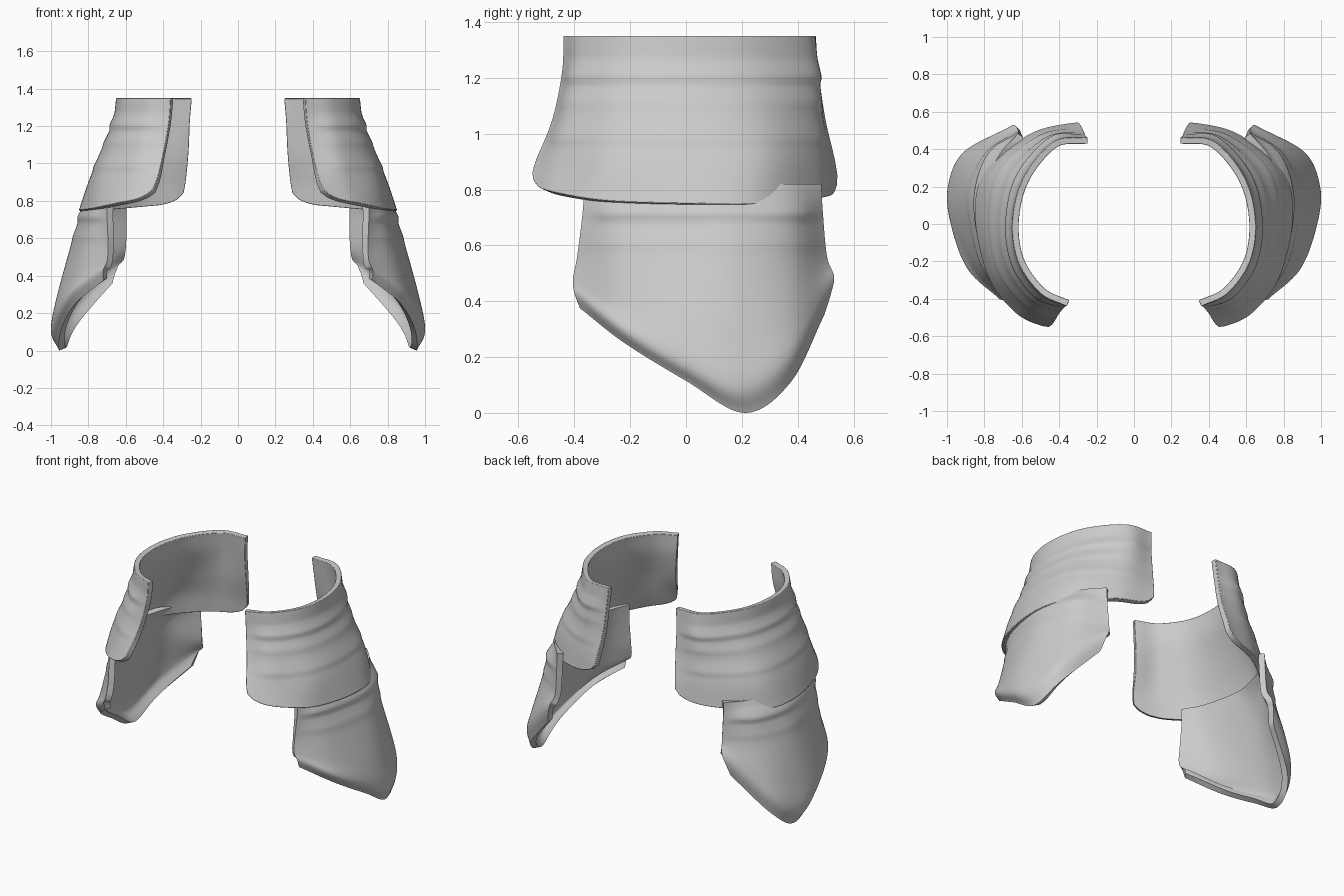
import bpy
import math
from mathutils import Vector

if "Cube" in bpy.data.objects:
    bpy.data.objects.remove(bpy.data.objects["Cube"], do_unlink=True)

# One plain grey for every plate
grey = bpy.data.materials.new("plain_grey")
grey.use_nodes = True
grey.diffuse_color = (0.6, 0.6, 0.6, 1)
grey.node_tree.nodes["Principled BSDF"].inputs["Base Color"].default_value = (0.6, 0.6, 0.6, 1)


def level(z, *points):
    """A cross-section lying at one height."""
    return [Vector((x, y, z)) for x, y in points]


def edge(*points):
    """A cross-section whose height varies along it."""
    return [Vector(p) for p in points]


def spline(points, t):
    """Smooth curve through the points, with t running from 0 to 1."""
    padded = [2 * points[0] - points[1], *points, 2 * points[-1] - points[-2]]
    spans = len(points) - 1
    i = min(int(t * spans), spans - 1)
    f = t * spans - i
    a, b, c, d = padded[i:i + 4]
    return b + 0.5 * f * (c - a + f * (2 * a - 5 * b + 4 * c - d + f * (3 * (b - c) + d - a)))


def ridge_offset(z, ridges):
    """Raised band that swells gently from above and drops off sharply below."""
    total = 0
    for height, size in ridges:
        d = z - height
        width = 0.07 if d > 0 else 0.025
        total += size * max(0, 1 - abs(d) / width)
    return total


def build_plate(name, sections, ridges, corner, thickness, side, columns=56, rows=48):
    """Loft a curved plate through the sections: ridged outside, smooth inside."""
    grid = []
    for r in range(rows + 1):
        row = []
        for c in range(columns + 1):
            u = c / columns
            # Round off the two bottom corners
            near_end = max(0, 1 - min(u, 1 - u) / 0.09)
            reach = 1 - corner * (1 - math.sqrt(1 - near_end ** 2))
            row.append(spline([spline(s, u) for s in sections], reach * r / rows))
        grid.append(row)

    outer, inner = [], []
    for r, row in enumerate(grid):
        for c, p in enumerate(row):
            along = row[min(c + 1, columns)] - row[max(c - 1, 0)]
            down = grid[min(r + 1, rows)][c] - grid[max(r - 1, 0)][c]
            normal = down.cross(along).normalized()
            fade = min(1, 8 * c / columns, 8 - 8 * c / columns)
            out = p + normal * ridge_offset(p.z, ridges) * fade
            back = p - normal * thickness
            outer.append((side * out.x, out.y, max(out.z, 0)))
            inner.append((side * back.x, back.y, max(back.z, 0)))

    stride = columns + 1
    count = len(outer)
    faces = []
    for r in range(rows):
        for c in range(columns):
            i = r * stride + c
            quad = (i, i + stride, i + stride + 1, i + 1)
            faces.append(quad)
            faces.append(tuple(k + count for k in reversed(quad)))
    # Rim joining the outside to the inside
    last = rows * stride
    loop = list(range(columns))
    loop += [r * stride + columns for r in range(rows)]
    loop += [last + c for c in range(columns, 0, -1)]
    loop += [r * stride for r in range(rows, 0, -1)]
    for a, b in zip(loop, loop[1:] + loop[:1]):
        faces.append((a, b, b + count, a + count))
    if side < 0:
        faces = [f[::-1] for f in faces]

    mesh = bpy.data.meshes.new(name)
    mesh.from_pydata(outer + inner, [], faces)
    mesh.materials.append(grey)
    plate = bpy.data.objects.new(name, mesh)
    bpy.context.collection.objects.link(plate)

    soft = plate.modifiers.new("soft_rim", "BEVEL")
    soft.width = 0.01
    soft.segments = 2
    soft.limit_method = "ANGLE"
    soft.angle_limit = math.radians(50)

    bpy.ops.object.select_all(action="DESELECT")
    plate.select_set(True)
    bpy.context.view_layer.objects.active = plate
    bpy.ops.object.shade_smooth_by_angle(angle=math.radians(35))


# Upper plate: wraps the hip from front to back, flaring downwards
upper = [
    level(1.35, (.36, -.44), (.50, -.37), (.62, -.20), (.65, .02), (.59, .25), (.43, .44), (.25, .465)),
    level(1.22, (.37, -.445), (.52, -.38), (.64, -.21), (.67, .02), (.61, .26), (.44, .455), (.26, .475)),
    level(1.05, (.40, -.48), (.56, -.42), (.70, -.23), (.74, .03), (.68, .28), (.48, .465), (.27, .50)),
    level(.90, (.44, -.54), (.60, -.45), (.75, -.26), (.80, .03), (.75, .29), (.53, .475), (.29, .535)),
    edge((.48, -.56, .82), (.64, -.47, .79), (.78, -.28, .76), (.85, .03, .75),
         (.80, .28, .75), (.56, .48, .77), (.31, .55, .79)),
]

# Lower plate: hangs below and sweeps out to a rounded point
lower = [
    level(.82, (.70, -.365), (.765, -.22), (.815, .02), (.785, .20), (.725, .36), (.62, .485)),
    level(.72, (.70, -.37), (.785, -.22), (.84, .02), (.835, .20), (.77, .37), (.62, .49)),
    level(.56, (.695, -.39), (.82, -.23), (.885, .01), (.885, .20), (.80, .38), (.62, .505)),
    edge((.70, -.405, .48), (.86, -.24, .39), (.95, 0, .33), (.96, .20, .28), (.87, .39, .34), (.64, .53, .49)),
    edge((.72, -.40, .43), (.89, -.24, .31), (.98, 0, .18), (.995, .20, .10), (.91, .385, .21), (.66, .52, .43)),
    edge((.72, -.38, .375), (.87, -.22, .25), (.945, 0, .115), (.955, .21, 0), (.895, .375, .11), (.68, .495, .35)),
]

for label, side in (("left", 1), ("right", -1)):
    build_plate(label + "_upper_hip_plate", upper, [(1.2, .012), (1.11, .005), (.98, .005)], 0.14, 0.035, side)
    build_plate(label + "_lower_hip_plate", lower, [(.71, .012), (.6, .004)], 0, 0.038, side)
